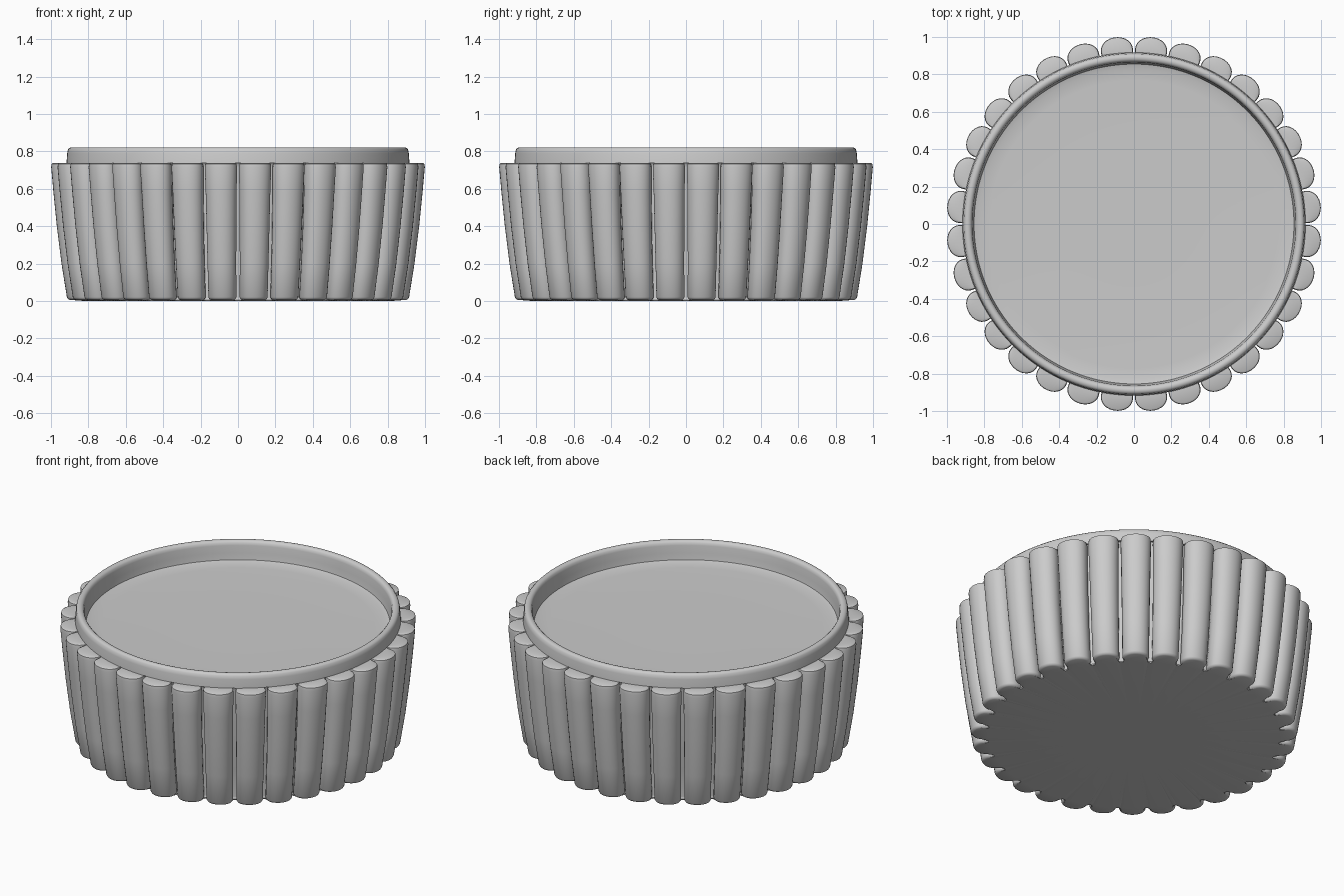
import bpy, bmesh
from math import sin, cos, pi, copysign, hypot

if "Cube" in bpy.data.objects:
    bpy.data.objects.remove(bpy.data.objects["Cube"])

N_LOBES = 32     # rounded flutes around the wall
ARC = 18         # points per flute


def spow(v, e):
    return copysign(abs(v) ** e, v)


def fluted_ring(R, z, inset, half_w):
    """Scalloped outline: N_LOBES rounded bulges with tight grooves between."""
    c, w, pts = 0.932 * R, half_w - inset, []
    for k in range(N_LOBES):
        a = 2 * pi * (k + 0.5) / N_LOBES
        for i in range(ARC):
            t = (-1 + 2 * i / (ARC - 1)) * pi * 0.66
            depth = (0.071 if cos(t) > 0 else 0.08) * R - inset
            u = c + depth * spow(cos(t), 0.97)
            v = w * spow(sin(t), 0.97)
            pts.append((u * cos(a) - v * sin(a), u * sin(a) + v * cos(a), z))
    return pts


def round_ring(r, z):
    """Circle using the same angles as the scalloped outline."""
    return [(x / hypot(x, y) * r, y / hypot(x, y) * r, z)
            for x, y, _ in fluted_ring(1, 0, 0, 0.0845)]


# Underside, fluted tapered wall, then raised rim and recessed top
rings = [round_ring(0.3, 0.0), round_ring(0.822, 0.0)]
rings += [fluted_ring(*s) for s in [
    (0.914, 0.006, 0.014, 0.075), (0.915, 0.010, 0.005, 0.075),
    (0.916, 0.02, 0.0, 0.075), (0.945, 0.2, 0.0, 0.077),
    (0.97, 0.4, 0.0, 0.080), (0.988, 0.58, 0.0, 0.083),
    (1.0, 0.715, 0.0, 0.0865), (1.001, 0.733, 0.003, 0.0865),
    (1.001, 0.738, 0.012, 0.0865)]]
rings += [round_ring(r, z) for r, z in [
    (0.917, 0.738), (0.913, 0.79), (0.909, 0.81), (0.90, 0.819),
    (0.888, 0.821), (0.877, 0.818), (0.869, 0.81), (0.865, 0.795),
    (0.862, 0.75), (0.855, 0.71), (0.83, 0.703), (0.77, 0.70), (0.3, 0.70)]]

bm = bmesh.new()
vs = [[bm.verts.new(p) for p in ring] for ring in rings]
n = len(vs[0])
for lo, hi in zip(vs, vs[1:]):
    for i in range(n):
        j = (i + 1) % n
        bm.faces.new((lo[i], lo[j], hi[j], hi[i]))
bm.faces.new(vs[0][::-1])
bm.faces.new(vs[-1])
bmesh.ops.recalc_face_normals(bm, faces=bm.faces)
me = bpy.data.meshes.new("fluted_dish")
bm.to_mesh(me)
bm.free()
dish = bpy.data.objects.new("fluted_dish", me)
bpy.context.collection.objects.link(dish)
dish.select_set(True)
bpy.context.view_layer.objects.active = dish
bpy.ops.object.shade_smooth_by_angle(angle=40 * pi / 180)
